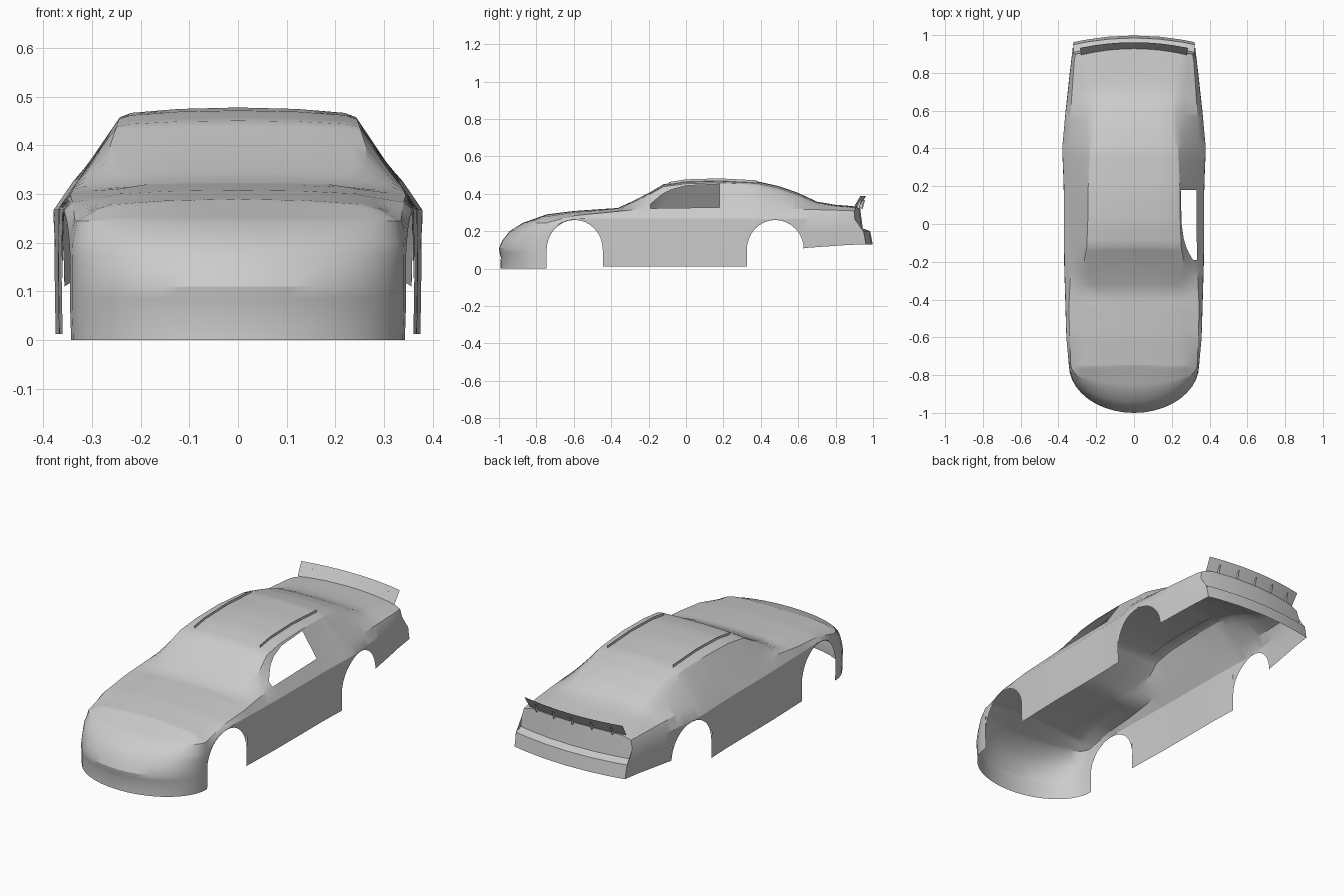
import bpy, bmesh, math

old = bpy.data.objects.get("Cube")
if old:
    bpy.data.objects.remove(old, do_unlink=True)

grey = bpy.data.materials.new("body_grey")
grey.use_nodes = True
tone = (0.6, 0.6, 0.6, 1)
grey.diffuse_color = tone
grey.node_tree.nodes["Principled BSDF"].inputs["Base Color"].default_value = tone


def finish(bm, name, angle=25):
    """Weld, turn faces outward and make an object."""
    bmesh.ops.remove_doubles(bm, verts=bm.verts, dist=0.0004)
    bmesh.ops.recalc_face_normals(bm, faces=bm.faces)
    bm.faces.ensure_lookup_table()
    if sum(f.normal.z * f.calc_area() for f in bm.faces) < 0:
        bmesh.ops.reverse_faces(bm, faces=bm.faces)
    mesh = bpy.data.meshes.new(name)
    bm.to_mesh(mesh)
    bm.free()
    obj = bpy.data.objects.new(name, mesh)
    bpy.context.collection.objects.link(obj)
    mesh.materials.append(grey)
    bpy.ops.object.select_all(action='DESELECT')
    obj.select_set(True)
    bpy.context.view_layer.objects.active = obj
    bpy.ops.object.shade_smooth_by_angle(angle=math.radians(angle))
    return obj


def skin(bm, rows, skip=lambda r, c: False):
    """Join equal-length rows of points with quads."""
    grid = [[bm.verts.new(p) for p in row] for row in rows]
    for r in range(len(grid) - 1):
        for c in range(len(grid[r]) - 1):
            if not skip(r, c):
                bm.faces.new((grid[r][c], grid[r][c + 1], grid[r + 1][c + 1], grid[r + 1][c]))


def interp(table, t):
    """Linear lookup of a row of values by its first column."""
    if t <= table[0][0]:
        return table[0][1:]
    for a, b in zip(table, table[1:]):
        if t <= b[0]:
            k = (t - a[0]) / (b[0] - a[0])
            return [p + (q - p) * k for p, q in zip(a[1:], b[1:])]
    return table[-1][1:]


# Stations along the body: y, then half widths and heights
WIDTH = [(-.745, .345), (-.6, .358), (-.2, .37), (.2, .372), (.4, .38), (.6, .362), (.8, .34), (.95, .322)]
SHOULDER = [(-.745, .2), (-.67, .25), (-.595, .268), (.8, .268), (.95, .265)]
BELT = [(-.745, .335, .245), (-.6, .34, .283), (-.445, .345, .298), (-.2, .333, .322),
        (.2, .33, .328), (.4, .34, .325), (.6, .335, .318), (.95, .31, .308)]
ROOF = [(-.745, .29, .27, .29), (-.6, .27, .294, .308), (-.445, .25, .31, .319), (-.365, .2, .319, .324),
        (-.28, .262, .35, .363), (-.2, .265, .393, .404), (-.12, .25, .438, .451), (0, .245, .454, .472),
        (.18, .243, .458, .478), (.38, .235, .448, .467), (.5, .226, .42, .44), (.6, .226, .385, .405),
        (.7, .24, .347, .358), (.8, .26, .334, .341), (.95, .27, .322, .33)]
GLASS_TOP = [(-.19, .3), (-.14, .62), (-.08, .82), (0, .92), (.18, .95), (.7, .6)]


def half_section(y, bottom):
    w = interp(WIDTH, y)[0]
    zs = interp(SHOULDER, y)[0]
    xb, zb = interp(BELT, y)
    xr, zr, zc = interp(ROOF, y)
    g = interp(GLASS_TOP, y)[0]
    rise = zc - zr
    return [(w - .002, bottom), (w, (bottom + zs) / 2), (w - .001, zs), (xb, zb),
            (xb + (xr - xb) * g, zb + (zr - zb) * g), (xr, zr),
            (xr * .9, zr + rise * .45), (xr * .5, zr + rise * .85), (0, zc)]


def mirror(half):
    return half + [(-p[0],) + tuple(p[1:]) for p in reversed(half[:-1])]


def section(y, bottom):
    return [(x, y, z) for x, z in mirror(half_section(y, bottom))]


def arch(center, radius, low=.1, top=.26, steps=16):
    """Stations with a lower edge that follows a wheel arch."""
    angles = [math.pi * i / steps for i in range(steps + 1)]
    return [(center - radius * math.cos(a), low + (top - low) * math.sin(a)) for a in angles]


def tail_y(x, z):
    """Rear face, bowed in plan and stepped at the bumper."""
    y = interp([(.13, .998), (.2, .985), (.215, .945), (.33, .93)], z)[0]
    return y - .036 * (x / .322) ** 2


body = bmesh.new()

# Main shell, in runs between wheel arches
skin(body, [section(*s) for s in arch(-.595, .15)])
sill = [-.445, -.4, -.365, -.32, -.28, -.24, -.19, -.14, -.12, -.08, -.04, 0, .06, .12, .18, .25, .325]
skin(body, [section(y, .012) for y in sill],
     lambda r, c: c == 3 and -.2 < sill[r] < .17)       # open side window
skin(body, [section(*s) for s in arch(.4775, .1525)])
quarter = [section(y, .11 + (y - .63) * .07) for y in (.63, .67, .7, .75, .8, .86)]
rear_edge = [(x, tail_y(x, z), z) for x, y, z in section(.95, .13)]
skin(body, quarter + [rear_edge])

# Rounded nose made of stacked half ellipses
FRONT = [(0, -.993), (.06, -.99), (.085, -.997), (.11, -1), (.15, -.982), (.2, -.943),
         (.245, -.872), (.27, -.8), (.29, -.745)]
upper = half_section(-.745, 0)[2:]
w0 = interp(WIDTH, -.745)[0]
levels = [(w0 - .002, 0)] + [(w0, z) for z in (.06, .085, .11, .15, .175)] + upper
rings = []
for w, z in levels:
    depth = -.745 - interp(FRONT, z)[0]
    rings.append([(w * math.sin(t), -.745 - depth * math.cos(t), z)
                  for t in (math.pi * (i / 20 - .5) for i in range(21))])
skin(body, rings)

# Tail panel and bumper
top_row = rear_edge[2:-2]
tail = [top_row]
for z in (.215, .2, .13):
    tail.append([(x, tail_y(x, z), z) for x, y, _ in top_row])
skin(body, tail)
finish(body, "body_shell")

# Spoiler blade
blade = bmesh.new()
xs = [.28 * (i / 6 - 1) for i in range(13)]
skin(blade, [[(x * k, y - .03 * (x / .28) ** 2, z) for x in xs]
             for y, z, k in ((.925, .325, 1), (.962, .388, 1.02))])
finish(blade, "spoiler")

# Small braces behind the spoiler
braces = bmesh.new()
for x in (-.22, -.11, 0, .11, .22):
    y = -.03 * (x / .28) ** 2
    outline = [(.928, .326), (.945, .32), (.957, .366), (.949, .366)]
    braces.faces.new([braces.verts.new((x, y + a, b)) for a, b in outline])
finish(braces, "spoiler_braces")

# Thin roof strips
strips = bmesh.new()
for side in (-1, 1):
    rows = []
    for i in range(13):
        y = -.09 + .47 * i / 12
        xr, zr, zc = interp(ROOF, y)
        z = zr + (zc - zr) * .62
        rows.append([(side * .19, y, z - .004), (side * .19, y, z + .012)])
    skin(strips, rows)
finish(strips, "roof_strips")
